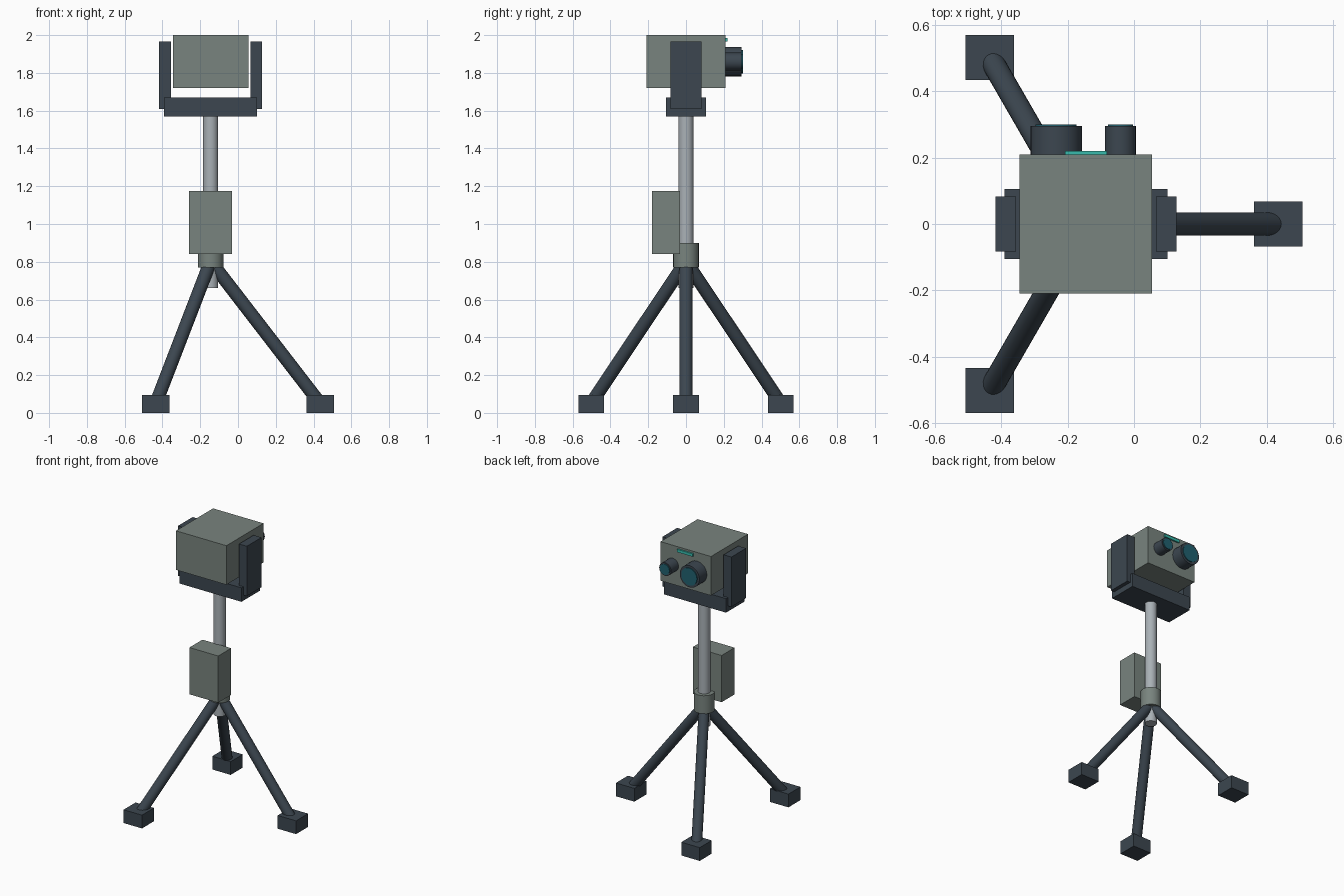
import bpy
import math
from mathutils import Vector

cube = bpy.data.objects.get("Cube")
if cube:
    bpy.data.objects.remove(cube, do_unlink=True)


def material(name, rgb):
    mat = bpy.data.materials.new(name)
    mat.use_nodes = True
    mat.diffuse_color = (*rgb, 1)
    mat.node_tree.nodes["Principled BSDF"].inputs["Base Color"].default_value = (*rgb, 1)
    return mat


HOUSING = material("grey green housing", (0.19, 0.23, 0.21))
DARK = material("dark slate", (0.045, 0.062, 0.08))
METAL = material("pale metal", (0.40, 0.44, 0.47))
GLASS = material("deep teal glass", (0.015, 0.12, 0.16))
LIGHT = material("bright teal", (0.04, 0.5, 0.42))

AXIS = -0.145  # x of the mast


def box(name, mat, low, high):
    low, high = Vector(low), Vector(high)
    bpy.ops.mesh.primitive_cube_add(size=1, location=(low + high) / 2)
    obj = bpy.context.object
    obj.name = name
    obj.scale = high - low
    bpy.ops.object.transform_apply(location=False, rotation=False, scale=True)
    obj.data.materials.append(mat)
    return obj


def rod(name, mat, start, end, radius, sides=24):
    start, end = Vector(start), Vector(end)
    span = end - start
    bpy.ops.mesh.primitive_cylinder_add(
        vertices=sides, radius=radius, depth=span.length, location=(start + end) / 2,
        rotation=span.to_track_quat("Z", "Y").to_euler())
    obj = bpy.context.object
    obj.name = name
    obj.data.materials.append(mat)
    bpy.ops.object.shade_smooth_by_angle(angle=math.radians(40))
    return obj


# Tripod legs and feet
for label, degrees in (("left", 0), ("back", 120), ("front", 240)):
    out = Vector((math.cos(math.radians(degrees)), math.sin(math.radians(degrees)), 0))
    hub = Vector((AXIS, 0, 0))
    foot = hub + out * 0.58
    rod(label + "_leg", DARK, hub + out * 0.025 + Vector((0, 0, 0.77)),
        foot + Vector((0, 0, 0.05)), 0.035)
    box(label + "_foot", DARK, foot + Vector((-0.073, -0.068, 0)),
        foot + Vector((0.073, 0.068, 0.095)))

# Mast, collar and power box
rod("mast", METAL, (AXIS, 0, 0.66), (AXIS, 0, 1.58), 0.04)
rod("collar", HOUSING, (AXIS, 0, 0.77), (AXIS, 0, 0.9), 0.068)
box("power_box", HOUSING, (AXIS - 0.114, -0.18, 0.84), (AXIS + 0.114, -0.033, 1.175))

# Yoke
box("yoke_base", DARK, (AXIS - 0.246, -0.105, 1.57), (AXIS + 0.246, 0.105, 1.67))
for label, side in (("left", 1), ("right", -1)):
    x = AXIS + side * 0.242
    box(label + "_yoke_arm", DARK, (x - 0.031, -0.083, 1.61), (x + 0.031, 0.083, 1.967))

# Sensor head
box("sensor_head", HOUSING, (AXIS - 0.2, -0.21, 1.72), (AXIS + 0.2, 0.21, 2.0))
for label, x, radius, glass in (("large", -0.235, 0.078, 0.062), ("small", -0.041, 0.047, 0.038)):
    rod(label + "_lens_barrel", DARK, (x, 0.2, 1.86), (x, 0.295, 1.86), radius)
    rod(label + "_lens_glass", GLASS, (x, 0.29, 1.86), (x, 0.301, 1.86), glass)
box("status_light", LIGHT, (AXIS - 0.063, 0.205, 1.966), (AXIS + 0.063, 0.221, 1.986))
